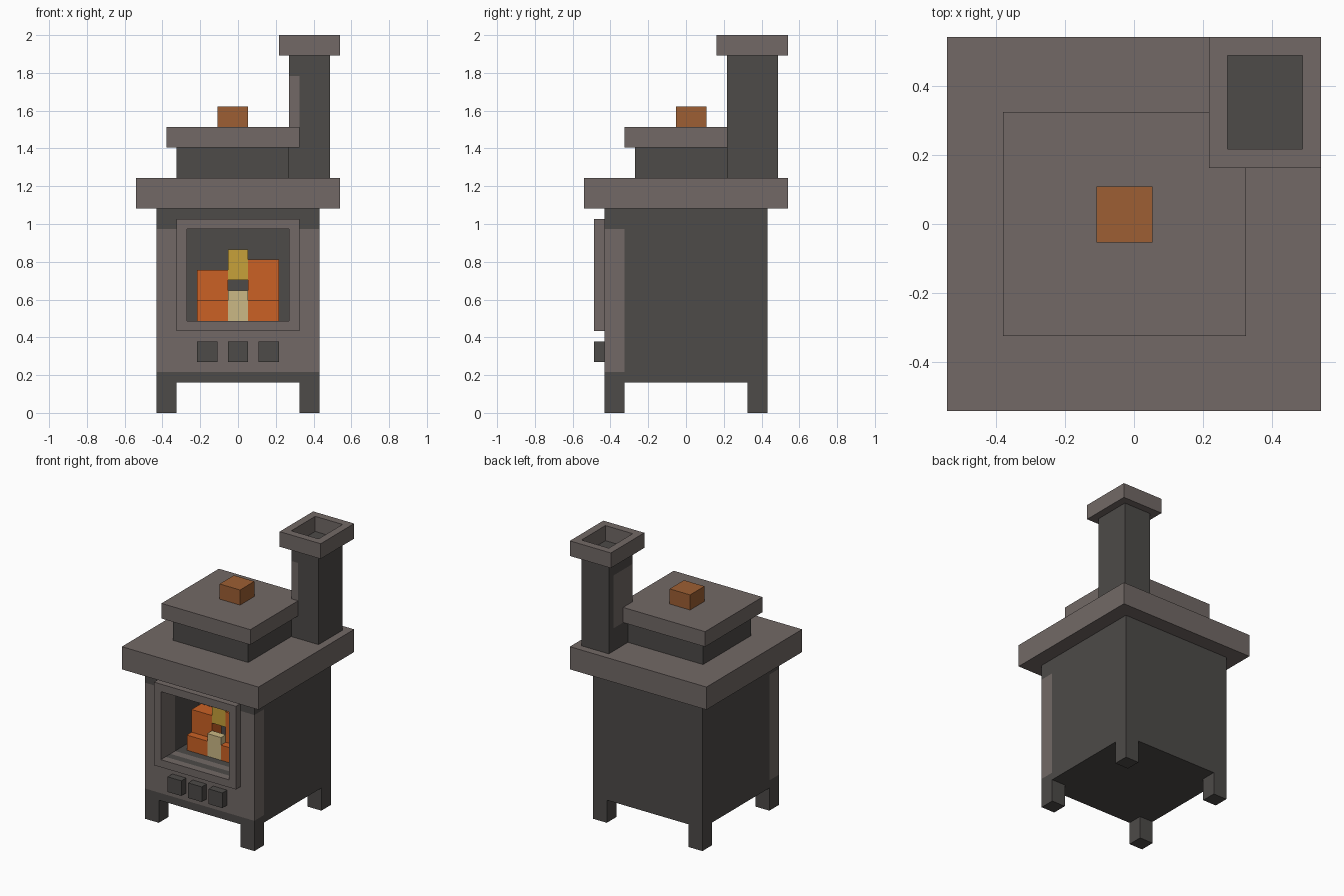
import bpy, bmesh
from itertools import product
from mathutils import Vector

cube = bpy.data.objects.get("Cube")
if cube:
    bpy.data.objects.remove(cube, do_unlink=True)

UNIT = 2 / 37  # one modelling step; all part sizes below are whole steps


def material(name, rgb):
    mat = bpy.data.materials.new(name)
    mat.use_nodes = True
    colour = (*rgb, 1.0)
    mat.diffuse_color = colour
    bsdf = next(n for n in mat.node_tree.nodes if n.type == 'BSDF_PRINCIPLED')
    bsdf.inputs["Base Color"].default_value = colour
    bsdf.inputs["Roughness"].default_value = 0.9
    return mat


STONE = material("warm_grey", (0.168, 0.141, 0.133))
IRON = material("dark_iron", (0.074, 0.069, 0.065))
ORANGE = material("flame_orange", (0.597, 0.120, 0.018))
WOOD = material("brown_wood", (0.337, 0.114, 0.033))
YELLOW = material("flame_yellow", (0.571, 0.356, 0.042))
CREAM = material("flame_cream", (0.597, 0.479, 0.235))


def inside(p, box):
    return all(a - 0.01 <= c <= b + 0.01 for a, c, b in zip(box[0], p, box[1]))


def solid(name, lo, hi, mat, holes=(), patches=()):
    """Block with box-shaped holes; patches recolour faces lying in a box."""
    boxes = [(lo, hi), *holes, *(p[:2] for p in patches)]
    cuts = [sorted({min(max(b[k], lo[k]), hi[k]) for box in boxes for b in box})
            for k in range(3)]

    def filled(cell):
        if any(not 0 <= c < len(cuts[k]) - 1 for k, c in enumerate(cell)):
            return False
        mid = [(cuts[k][c] + cuts[k][c + 1]) / 2 for k, c in enumerate(cell)]
        return not any(inside(mid, h) for h in holes)

    mats = [mat]
    bm = bmesh.new()
    verts = {}

    def vert(key):
        if key not in verts:
            verts[key] = bm.verts.new([cuts[k][i] for k, i in enumerate(key)])
        return verts[key]

    # Keep only the outer skin of the filled cells
    for cell in product(*(range(len(c) - 1) for c in cuts)):
        if not filled(cell):
            continue
        for axis, side in product(range(3), (0, 1)):
            near = list(cell)
            near[axis] += 2 * side - 1
            if filled(near):
                continue
            u, v = (axis + 1) % 3, (axis + 2) % 3
            ring = []
            for du, dv in ((0, 0), (1, 0), (1, 1), (0, 1)):
                key = list(cell)
                key[axis] += side
                key[u] += du
                key[v] += dv
                ring.append(vert(tuple(key)))
            face = bm.faces.new(ring if side else ring[::-1])
            centre = face.calc_center_median()
            for a, b, paint in patches:
                if inside(centre, (a, b)):
                    if paint not in mats:
                        mats.append(paint)
                    face.material_index = mats.index(paint)
    bmesh.ops.dissolve_limit(bm, angle_limit=0.01, verts=bm.verts[:],
                             edges=bm.edges[:], delimit={'MATERIAL'})
    bmesh.ops.scale(bm, vec=Vector((UNIT,) * 3), verts=bm.verts[:])
    mesh = bpy.data.meshes.new(name)
    bm.to_mesh(mesh)
    bm.free()
    for m in mats:
        mesh.materials.append(m)
    obj = bpy.data.objects.new(name, mesh)
    bpy.context.collection.objects.link(obj)
    return obj


# Body with four legs, firebox cavity and a stone front panel
solid("stove_body", (-8, -8, 0), (8, 8, 20), IRON,
      holes=[((-6, -8, 0), (6, 8, 3)), ((-8, -6, 0), (8, 6, 3)),
             ((-5, -8, 9), (5, -1, 18))],
      patches=[((-8, -8, 4), (8, -6, 18), STONE),
               ((-5, -8, 18), (5, -6, 18), IRON),
               ((-5, -8, 9), (5, -7, 9), IRON)])

# Door frame and control buttons
solid("door_frame", (-6, -9, 8), (6, -8, 19), STONE,
      holes=[((-5, -9, 9), (5, -8, 18))])
for label, x in (("right", -4), ("middle", -1), ("left", 2)):
    solid(label + "_button", (x, -9, 5), (x + 2, -8, 7), IRON)

# Fire
for label, x, top in (("right", -4, 14), ("left", 1, 15)):
    solid(label + "_flame", (x, -4, 9), (x + 3, -2, top), ORANGE)
    solid(label + "_ember", (x, -5, 9), (x + 3, -4, 11), ORANGE)
solid("upper_flame", (-1, -4, 13), (1, -3, 16), YELLOW)
solid("inner_flame", (-1, -5, 9), (1, -4, 12), CREAM)

# Top plate, lid and handle
solid("top_plate", (-10, -10, 20), (10, 10, 23), STONE)
solid("lid_base", (-6, -5, 23), (5, 5, 26), IRON)
solid("lid", (-7, -6, 26), (6, 6, 28), STONE)
solid("lid_handle", (-2, -1, 28), (1, 2, 30), WOOD)

# Chimney with a worn corner, and its open cap
solid("chimney", (5, 4, 23), (9, 9, 35), IRON,
      patches=[((5, 4, 26), (6, 8, 33), STONE)])
solid("chimney_cap", (4, 3, 35), (10, 10, 37), STONE,
      holes=[((5, 4, 35), (9, 9, 37))])
